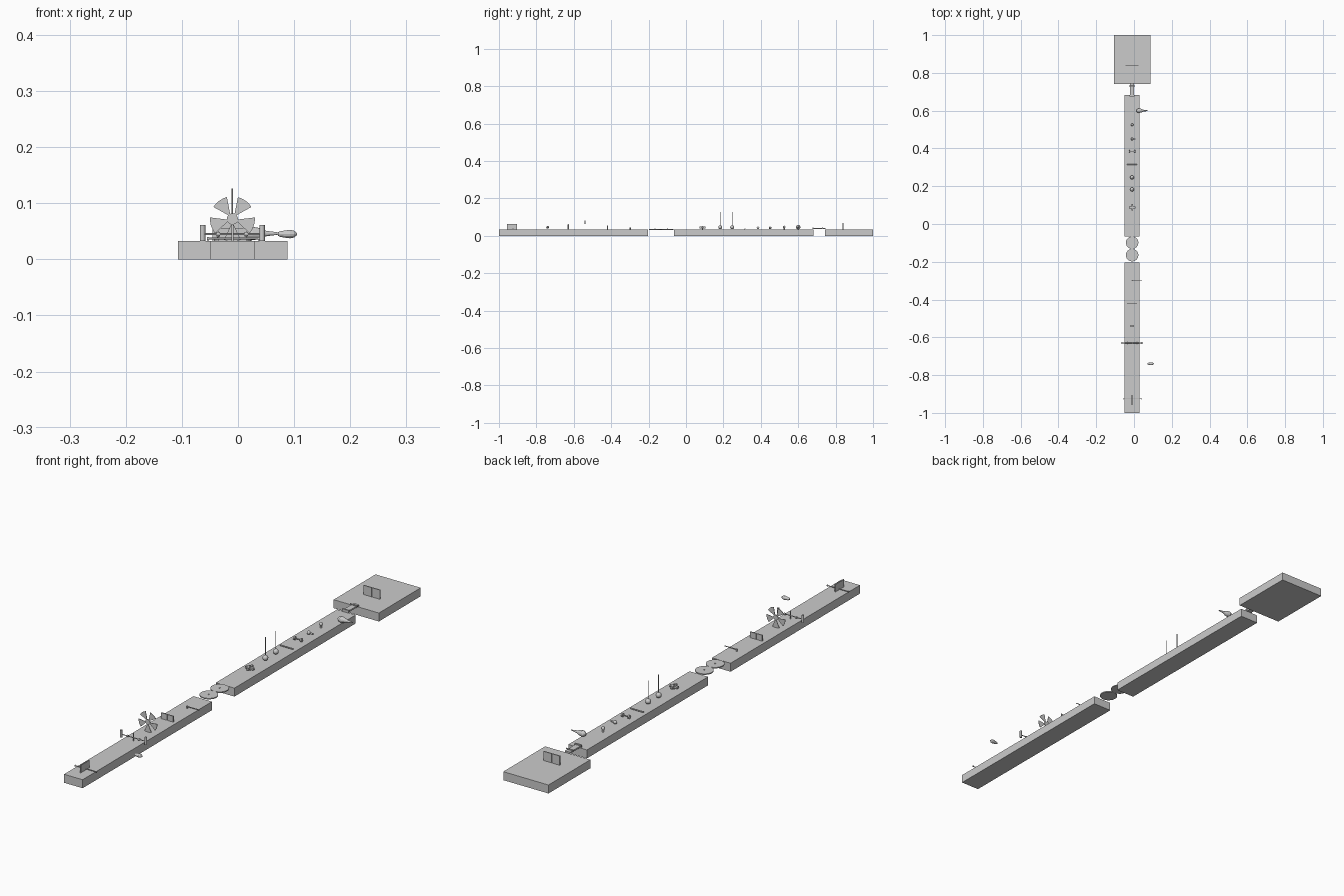
import bpy, math
from mathutils import Vector

if "Cube" in bpy.data.objects:
    bpy.data.objects.remove(bpy.data.objects["Cube"])

CX = -0.01     # centre line of the course
TOP = 0.033    # height of the platforms


def mesh_object(name, verts, faces):
    me = bpy.data.meshes.new(name)
    me.from_pydata(verts, [], faces)
    me.update()
    ob = bpy.data.objects.new(name, me)
    bpy.context.collection.objects.link(ob)
    return ob


def box(name, x0, x1, y0, y1, z0, z1):
    v = [(x, y, z) for z in (z0, z1) for x, y in ((x0, y0), (x1, y0), (x1, y1), (x0, y1))]
    f = [(3, 2, 1, 0), (4, 5, 6, 7)]
    f += [(i, (i + 1) % 4, (i + 1) % 4 + 4, i + 4) for i in range(4)]
    return mesh_object(name, v, f)


def turned(name, a, b, profile, sides=12):
    """Solid of revolution from a to b; profile = (fraction, radius)."""
    a, b = Vector(a), Vector(b)
    q = (b - a).to_track_quat('Z', 'Y')
    verts, faces = [], []
    for t, r in profile:
        for i in range(sides):
            w = math.tau * i / sides
            verts.append(a.lerp(b, t) + q @ Vector((r * math.cos(w), r * math.sin(w), 0)))
    for k in range(len(profile) - 1):
        for i in range(sides):
            j = (i + 1) % sides
            faces.append((k * sides + i, k * sides + j, (k + 1) * sides + j, (k + 1) * sides + i))
    n = (len(profile) - 1) * sides
    faces += [tuple(reversed(range(sides))), tuple(range(n, n + sides))]
    return mesh_object(name, verts, faces)


def rod(name, a, b, r, sides=12):
    return turned(name, a, b, [(0, r), (1, r)], sides)


def ball(name, x, y, z, r):
    bpy.ops.mesh.primitive_uv_sphere_add(segments=16, ring_count=8, radius=r, location=(x, y, z))
    ob = bpy.context.object
    ob.name = name
    bpy.ops.object.shade_smooth_by_angle()
    return ob


def doors(name, y, half, top):
    for s, side in ((-1, "left"), (1, "right")):
        xs = sorted((CX + s * 0.0006, CX + s * half))
        box(f"{name}_{side}", xs[0], xs[1], y - 0.002, y + 0.002, TOP, top)


# Platforms
box("start_platform", -0.05, 0.03, -1, -0.203, 0, TOP)
box("middle_platform", -0.05, 0.03, -0.065, 0.682, 0, TOP)
box("finish_platform", -0.107, 0.088, 0.742, 1, 0, TOP)

# Turntable discs over the first gap
for i, y in enumerate((-0.165, -0.099)):
    rod(f"turntable_{i}", (CX, y, 0.032), (CX, y, 0.036), 0.033, 32)
    rod(f"turntable_pin_{i}", (CX, y, 0.036), (CX, y, 0.038), 0.003)

# Narrow bridge over the second gap
box("bridge_plank", -0.022, 0.0, 0.676, 0.746, 0.035, 0.041)
rod("bridge_crossbar", (-0.027, 0.73, 0.043), (0.005, 0.73, 0.043), 0.0025)
box("bridge_lip", -0.025, 0.003, 0.676, 0.682, 0.035, 0.045)

# Upright blade with axle
box("blade", CX - 0.002, CX + 0.002, -0.957, -0.904, TOP, 0.062)
rod("blade_axle", (-0.052, -0.925, 0.037), (0.036, -0.925, 0.037), 0.0015)
for i, x in enumerate((-0.055, 0.036)):
    rod(f"blade_axle_end_{i}", (x, -0.925, 0.037), (x + 0.003, -0.925, 0.037), 0.003)

# Hanging club and side cone
club = [(0, 0.003), (0.12, 0.005), (0.4, 0.0065), (0.65, 0.0075), (0.85, 0.006), (1, 0.002)]
turned("side_club", (0.071, -0.74, 0.045), (0.105, -0.74, 0.045), club)
cone = [(0, 0.004), (0.08, 0.009), (0.22, 0.012), (0.4, 0.010), (0.6, 0.005), (1, 0.0015)]
turned("side_cone", (0.012, 0.6, 0.046), (0.075, 0.6, 0.046), cone)

# Double hammer
rod("hammer_shaft", (-0.064, -0.63, 0.045), (0.042, -0.63, 0.045), 0.0016)
for s, side in ((-1, "left"), (1, "right")):
    x = CX + s * 0.053
    rod(f"hammer_head_{side}", (x, -0.63, TOP), (x, -0.63, 0.061), 0.0048, 16)
    rod(f"hammer_collar_{side}", (CX + s * 0.022, -0.63, 0.045),
        (CX + s * 0.028, -0.63, 0.045), 0.004)
rod("hammer_post", (CX, -0.63, TOP), (CX, -0.63, 0.062), 0.002)

# Five-bladed fan
FY, FZ = -0.54, 0.072
for k in range(5):
    mid = math.radians(54 + 72 * k)
    outline = [(0.008, mid - 0.16), (0.008, mid + 0.16)]
    outline += [(0.040, mid + 0.38 - 0.76 * i / 5) for i in range(6)]
    n = len(outline)
    v = [(CX + r * math.cos(a), FY + dy, FZ + r * math.sin(a))
         for dy in (-0.001, 0.001) for r, a in outline]
    f = [tuple(reversed(range(n))), tuple(range(n, 2 * n))]
    f += [(i, (i + 1) % n, (i + 1) % n + n, i + n) for i in range(n)]
    mesh_object(f"fan_blade_{k}", v, f)
rod("fan_hub", (CX, FY - 0.002, FZ), (CX, FY + 0.002, FZ), 0.010, 20)

# Door panels
doors("first_door", -0.42, 0.026, 0.056)
doors("last_door", 0.84, 0.035, 0.069)

# Sweeping bars
rod("sweeper", (CX, -0.298, 0.04), (0.042, -0.298, 0.04), 0.0016)
rod("sweeper_post", (CX, -0.298, TOP), (CX, -0.298, 0.043), 0.003)
rod("roller", (-0.037, 0.315, 0.037), (0.017, 0.315, 0.037), 0.0025)

# Crossed paddles
box("paddle_across", -0.027, 0.007, 0.083, 0.093, 0.039, 0.047)
box("paddle_along", -0.014, -0.006, 0.071, 0.105, 0.039, 0.049)
rod("paddle_post", (CX, 0.088, TOP), (CX, 0.088, 0.053), 0.003)

# Swinging balls on long cords
for i, y in enumerate((0.183, 0.247)):
    ball(f"swing_ball_{i}", CX, y, 0.046, 0.0105)
    rod(f"swing_cord_{i}", (CX, y, 0.05), (CX, y, 0.126), 0.0013, 8)

# Small obstacles
rod("dumbbell_bar", (-0.027, 0.385, 0.042), (0.007, 0.385, 0.042), 0.002)
for i, x in enumerate((-0.027, 0.001)):
    rod(f"dumbbell_end_{i}", (x, 0.385, 0.042), (x + 0.006, 0.385, 0.042), 0.007)
ball("bumper_ball", CX, 0.45, 0.042, 0.007)
rod("bumper_arm", (CX, 0.45, 0.042), (0.009, 0.45, 0.042), 0.003)
rod("peg", (CX, 0.525, TOP), (CX, 0.525, 0.045), 0.004)
ball("peg_cap", CX, 0.525, 0.047, 0.007)
